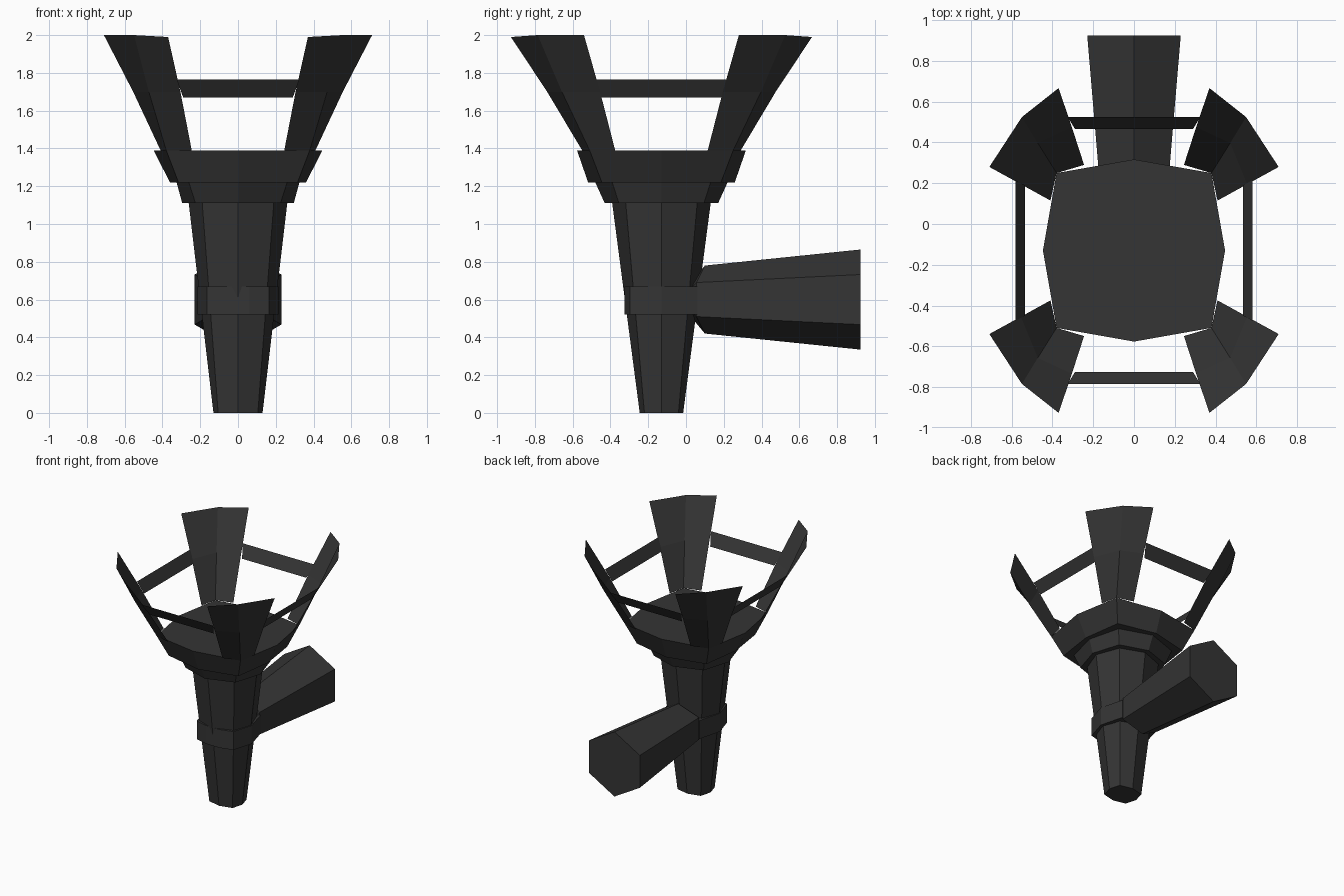
import bpy, bmesh, math

if "Cube" in bpy.data.objects:
    bpy.data.objects.remove(bpy.data.objects["Cube"])

CY = -0.13  # centre line of the torch shaft
mat = bpy.data.materials.new("dark_iron")
mat.diffuse_color = (0.035, 0.035, 0.035, 1)
mat.use_nodes = True
mat.node_tree.nodes["Principled BSDF"].inputs["Base Color"].default_value = mat.diffuse_color


def make(name, verts, faces, solid=True):
    bm = bmesh.new()
    vs = [bm.verts.new(v) for v in verts]
    for f in faces:
        bm.faces.new([vs[i] for i in f])
    if solid:
        bmesh.ops.recalc_face_normals(bm, faces=bm.faces)
    me = bpy.data.meshes.new(name)
    bm.to_mesh(me)
    bm.free()
    me.materials.append(mat)
    ob = bpy.data.objects.new(name, me)
    bpy.context.collection.objects.link(ob)
    return ob


def loft(name, rings):
    """Closed solid through rings with equal point counts."""
    n = len(rings[0])
    verts = [p for r in rings for p in r]
    faces = [(k*n+i, k*n+(i+1) % n, (k+1)*n+(i+1) % n, (k+1)*n+i)
             for k in range(len(rings)-1) for i in range(n)]
    faces += [tuple(range(n))[::-1], tuple(range(len(verts)-n, len(verts)))]
    return make(name, verts, faces)


def octagon(rx, ry, d, z, dy=None):
    dy = dy or d
    pts = [(rx, 0), (d, dy), (0, ry), (-d, dy), (-rx, 0), (-d, -dy), (0, -ry), (d, -dy)]
    return [(x, y+CY, z) for x, y in pts]


# tapered shaft, collar and flat-topped bowl
loft("shaft", [octagon(.13, .115, .105, 0, .09), octagon(.262, .262, .19, 1.12)])
loft("collar", [octagon(.295, .30, .225, 1.11), octagon(.325, .35, .26, 1.22)])
loft("bowl", [octagon(.36, .388, .315, 1.22), octagon(.447, .447, .38, 1.39)])

# folded corner prongs: outer wing edge, fold, inner wing edge at each level
levels = [
    [(.41, .245, 1.39), (.38, .38, 1.39), (.245, .42, 1.39)],
    [(.555, .325, 1.70), (.472, .527, 1.70), (.305, .605, 1.70)],
    [(.71, .41, 2.0), (.55, .655, 2.0), (.37, .797, 1.99)],
]
for sx, sn in ((1, "right"), (-1, "left")):
    for sy, dn in ((1, "back"), (-1, "front")):
        verts = [(sx*x, CY+sy*y, z) for lv in levels for x, y, z in lv]
        faces = [(k*3+i, k*3+i+1, k*3+i+4, k*3+i+3) for k in range(2) for i in range(2)]
        if sx*sy < 0:
            faces = [f[::-1] for f in faces]
        make(f"prong_{dn}_{sn}", verts, faces, False)

# slanted flat bars joining neighbouring prongs
for s, n in ((1, "back"), (-1, "front")):
    v = [(-.29, CY+s*.597, 1.67), (.29, CY+s*.597, 1.67),
         (.325, CY+s*.655, 1.765), (-.325, CY+s*.655, 1.765)]
    make(f"bar_{n}", v, [(0, 1, 2, 3)[::-s]], False)
for s, n in ((1, "right"), (-1, "left")):
    v = [(s*.535, CY-.32, 1.67), (s*.535, CY+.32, 1.67),
         (s*.582, CY+.345, 1.765), (s*.582, CY-.345, 1.765)]
    make(f"bar_{n}", v, [(0, 1, 2, 3)[::s]], False)


# hexagonal wall mount widening to the back
def hexagon(r, y, tip=0):
    return [(r*math.sin(i*math.pi/3), y+(tip if i % 3 == 0 else 0),
             .6+r*math.cos(i*math.pi/3)) for i in range(6)]


loft("wall_mount", [hexagon(.06, .0), hexagon(.18, .055, .045), hexagon(.265, .925)])

# strap around the shaft
half = [(.06, -.325), (.165, -.297), (.215, -.13), (.165, .06)]
plan = half + [(-x, y) for x, y in reversed(half)]
loft("strap", [[(x, y, z) for x, y in plan] for z in (.52, .67)])
